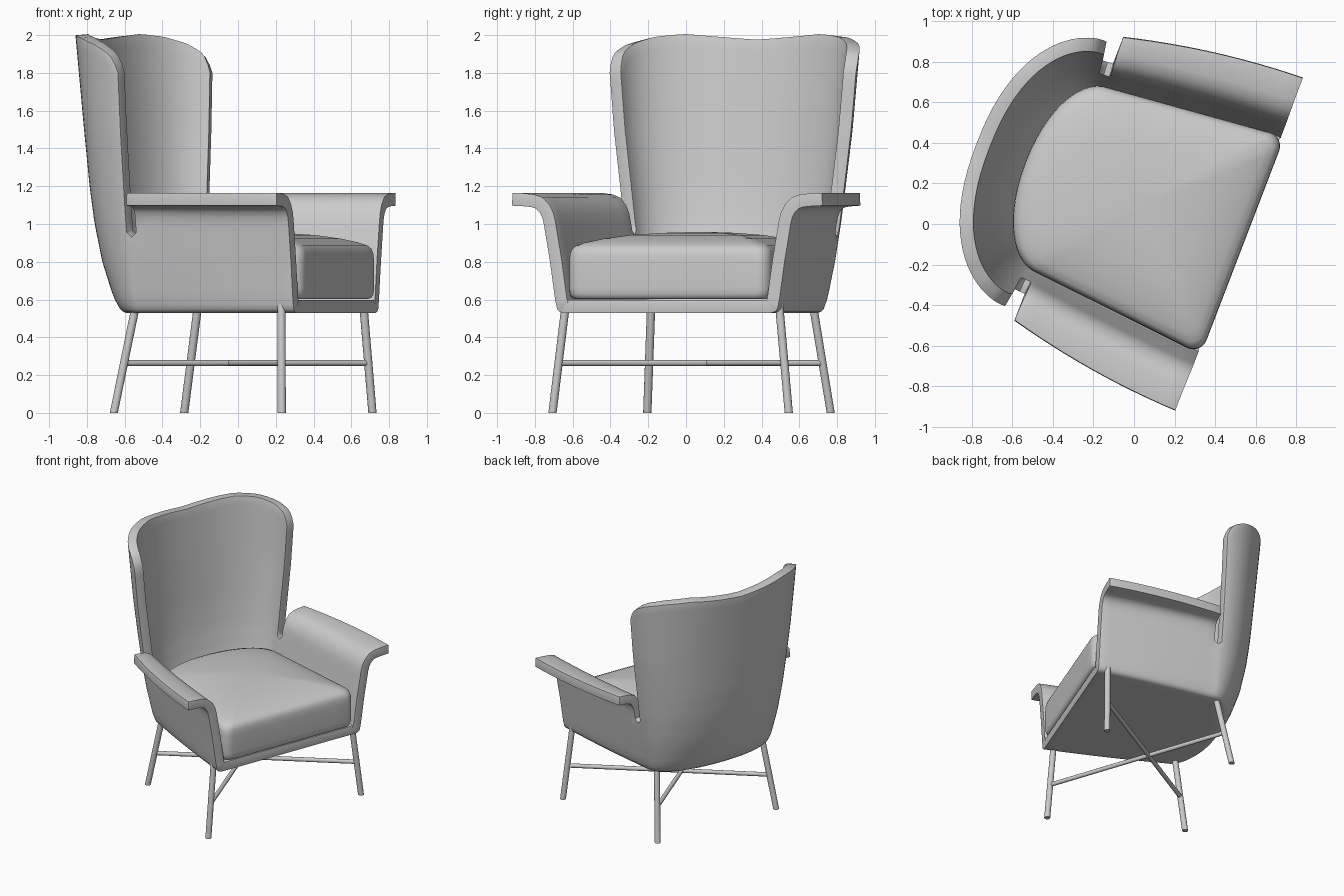
import bpy, bmesh, math
from mathutils import Matrix, Vector

if "Cube" in bpy.data.objects:
    bpy.data.objects.remove(bpy.data.objects["Cube"])

# the chair is built facing +x, symmetric in y, then turned
PLACE = Matrix.Translation((0.033, 0.087, 0)) @ Matrix.Rotation(math.radians(-21), 4, 'Z')


def lerp_table(tab, x):
    if x <= tab[0][0]:
        return tab[0][1]
    for (x0, y0), (x1, y1) in zip(tab, tab[1:]):
        if x <= x1:
            return y0 + (y1 - y0) * (x - x0) / (x1 - x0)
    return tab[-1][1]


def finish(bm, name, angle=40):
    me = bpy.data.meshes.new(name)
    bm.to_mesh(me)
    bm.free()
    ob = bpy.data.objects.new(name, me)
    bpy.context.collection.objects.link(ob)
    ob.matrix_world = PLACE
    return ob


def smooth(ob, angle=40):
    bpy.ops.object.select_all(action='DESELECT')
    ob.select_set(True)
    bpy.context.view_layer.objects.active = ob
    if ob.modifiers:
        bpy.ops.object.convert(target='MESH')
    bpy.ops.object.shade_smooth_by_angle(angle=math.radians(angle))


# shell plan sizes by height: back depth, back half width, front half width
DEPTH = [(.53, .205), (.535, .22), (.55, .24), (.6, .272), (.65, .294), (.8, .347), (1, .39), (1.2, .417), (2, .49)]
BACK_W = [(.53, .50), (.535, .515), (.55, .53), (.6, .547), (.65, .557), (.8, .585), (1, .615), (1.2, .64), (1.5, .677), (2, .72)]
FRONT_W = [(.53, .59), (.535, .61), (.55, .625), (.6, .636), (.8, .665), (1, .70), (2, .70)]
TOP = [(.12, 1.80), (.17, 1.87), (.25, 1.91), (.42, 1.95), (.7, 1.985), (1.0, 2.0), (1.2, 1.99), (1.57, 1.97)]
ARM_ROWS = [(0, 1.0), (.05, 1.035), (.13, 1.062), (.25, 1.082), (.4, 1.09), (.7, 1.095), (1, 1.097)]
RISE = [.53, .535, .55, .575, .6, .65, .72, .8, .88, .955]
RINGS = [.15, .4, .7, .92]
BACK_ROWS = 16
T0 = .12


def plan(kind, t, z):
    b = lerp_table(BACK_W, z)
    if kind == 'arm':
        w = lerp_table(FRONT_W, z)
        return .52 - .9 * t, w + (b - w) * t + .04 * t * (1 - t)
    if kind == 'back':
        p = 2 / 2.2
        return (-.38 - lerp_table(DEPTH, z) * math.sin(t) ** p,
                b * max(math.cos(t), 0) ** p)
    a, c = plan('arm', 1, z), plan('back', T0, z)
    return (a[0] + c[0]) / 2, (a[1] + c[1]) / 2


# shell: floor, arms and back in one swept sheet with a slot each side
half = [('arm', i / 12) for i in range(13)] + [('slot', 0)]
half += [('back', T0 + (math.pi / 2 - T0) * (i / 22) ** 1.25) for i in range(23)]
cols = [(k, t, 1) for k, t in half] + [(k, t, -1) for k, t in half[-2::-1]]
bm = bmesh.new()
grid = []
for kind, t, sgn in cols:
    pts = []
    u, v = plan(kind, t, .53)
    for k in RINGS:
        pts.append((.52 + (u - .52) * k, v * k, .53))
    for z in RISE:
        u, v = plan(kind, t, z)
        pts.append((u, v, z - (.025 if kind == 'slot' and z == RISE[-1] else 0)))
    if kind == 'arm':
        reach = .18 - .045 * t + .06 * t * (1 - t)
        for f, z in ARM_ROWS:
            u, v = plan(kind, t, 1.0)
            pts.append((u, v + f * reach, z))
    elif kind == 'back':
        top = lerp_table(TOP, t)
        for j in range(1, BACK_ROWS + 1):
            z = .955 + (top - .955) * j / BACK_ROWS
            pts.append((*plan(kind, t, z), z))
    grid.append([bm.verts.new((x, y * sgn, z)) for x, y, z in pts])
for a, b in zip(grid, grid[1:]):
    for j in range(min(len(a), len(b)) - 1):
        bm.faces.new((a[j], b[j], b[j + 1], a[j + 1]))
base = bm.faces.new([c[0] for c in grid])
bmesh.ops.recalc_face_normals(bm, faces=bm.faces)
base.normal_update()
if base.normal.z > 0:
    bmesh.ops.reverse_faces(bm, faces=bm.faces)
shell = finish(bm, "upholstered_shell")
sol = shell.modifiers.new("thickness", 'SOLIDIFY')
sol.thickness = .068
sol.offset = -1
sol.use_even_offset = True
bev = shell.modifiers.new("soft_rim", 'BEVEL')
bev.width = .018
bev.segments = 3
bev.limit_method = 'ANGLE'
bev.angle_limit = math.radians(60)
smooth(shell)

# cushion: domed stack of rings over a D-shaped plan
edge = [(.54, .5 * i / 5) for i in range(6)]
edge += [(.47 + .07 * math.cos(a), .5 + .07 * math.sin(a)) for a in [math.pi / 2 * i / 6 for i in range(1, 7)]]
edge += [(.47 - .83 * i / 8, .57 - .08 * i / 8) for i in range(1, 9)]
edge += [(-.36 - .25 * math.sin(a), .49 * math.cos(a) ** .95) for a in [math.pi / 2 * i / 14 for i in range(1, 14)]]
edge += [(-.61, 0)]
edge += [(x, -y) for x, y in edge[-2:0:-1]]
LAYERS = [(.95, .602), (.98, .61), (.995, .63), (1, .66), (1, .80), (.995, .84), (.98, .868), (.95, .885),
          (.88, .902), (.75, .922), (.55, .941), (.3, .953), (.1, .957)]
bm = bmesh.new()
rings = [[bm.verts.new((x * k, y * k, z)) for x, y in edge] for k, z in LAYERS]
n = len(edge)
for lo, hi in zip(rings, rings[1:]):
    for i in range(n):
        bm.faces.new((lo[i], lo[(i + 1) % n], hi[(i + 1) % n], hi[i]))
bm.faces.new(rings[0][::-1])
bm.faces.new(rings[-1])
bmesh.ops.recalc_face_normals(bm, faces=bm.faces)
smooth(finish(bm, "seat_cushion"), 60)


# legs and crossed stretchers
def rod(name, p, q, r):
    p, q = Vector(p), Vector(q)
    m = Matrix.Translation((p + q) / 2) @ (q - p).to_track_quat('Z', 'Y').to_matrix().to_4x4()
    bm = bmesh.new()
    bmesh.ops.create_cone(bm, cap_ends=True, segments=14, radius1=r, radius2=r, depth=(q - p).length, matrix=m)
    for v in bm.verts:
        if v.co.z < .01:
            v.co.z = 0
    smooth(finish(bm, name))


def leg_ends(front, s):
    if front:
        return Vector((.47, .67 * s, 0)), Vector((.443, .605 * s, .575))
    return Vector((-.54, .52 * s, 0)), Vector((-.44, .46 * s, .56))


for s, side in ((1, "left"), (-1, "right")):
    for front, label in ((True, "front"), (False, "back")):
        rod(f"{label}_leg_{side}", *leg_ends(front, s), .022)
    a = leg_ends(True, s)
    b = leg_ends(False, -s)
    rod(f"stretcher_{side}", a[0].lerp(a[1], .46), b[0].lerp(b[1], .47), .016)
